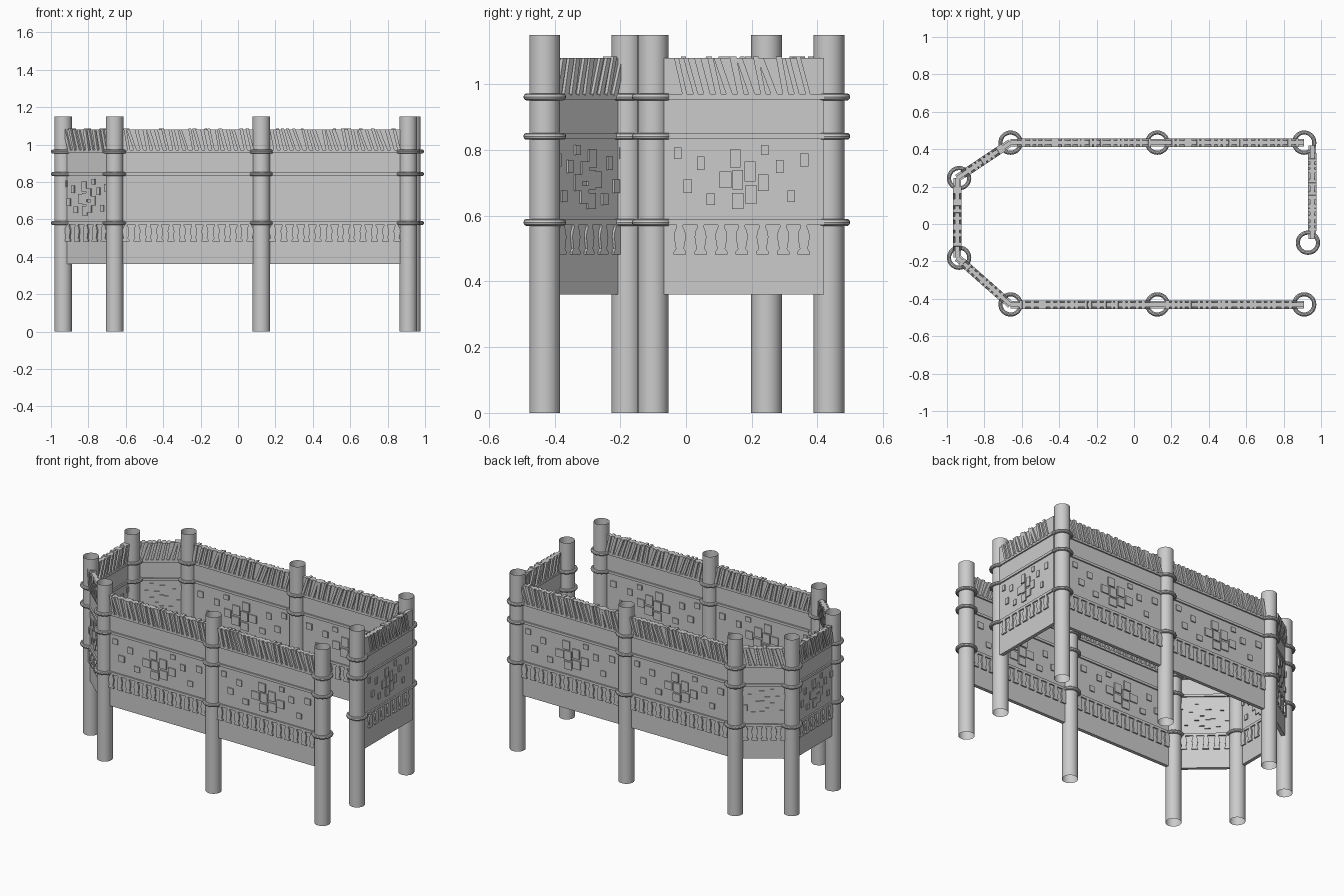
import bpy, bmesh, math, random
from mathutils import Vector

if "Cube" in bpy.data.objects:
    bpy.data.objects.remove(bpy.data.objects["Cube"])

random.seed(4)

# Post centres, and wall end points walked counter-clockwise
POSTS = [(0.93, -0.10), (0.91, 0.435), (0.125, 0.435), (-0.66, 0.435), (-0.935, 0.245),
         (-0.935, -0.18), (-0.66, -0.43), (0.125, -0.43), (0.91, -0.43)]
WALLS = [((0.953, -0.08), (0.953, 0.42)),
         ((0.91, 0.435), (0.125, 0.435)), ((0.125, 0.435), (-0.66, 0.435)),
         ((-0.66, 0.435), (-0.945, 0.245)), ((-0.945, 0.245), (-0.945, -0.18)),
         ((-0.945, -0.18), (-0.66, -0.432)),
         ((-0.66, -0.432), (0.125, -0.432)), ((0.125, -0.432), (0.91, -0.432))]
RAILS = (0.58, 0.842, 0.962)

# Bricks: position along wall (0..1), height, width, height of brick
BRICKS = [(0.11, 0.79, 0.035, 0.035), (0.17, 0.69, 0.04, 0.04), (0.25, 0.76, 0.035, 0.04),
          (0.31, 0.65, 0.04, 0.035), (0.40, 0.71, 0.055, 0.05), (0.46, 0.775, 0.05, 0.055),
          (0.475, 0.71, 0.05, 0.06), (0.475, 0.645, 0.055, 0.05), (0.55, 0.735, 0.05, 0.06),
          (0.555, 0.665, 0.055, 0.055), (0.63, 0.70, 0.05, 0.05), (0.64, 0.80, 0.035, 0.03),
          (0.73, 0.75, 0.035, 0.04), (0.80, 0.66, 0.035, 0.035), (0.88, 0.77, 0.04, 0.04)]

# Half outline of a baluster: half width, height
BALUSTER = [(0.019, 0.482), (0.019, 0.490), (0.012, 0.500), (0.015, 0.515), (0.018, 0.535),
            (0.016, 0.552), (0.010, 0.565), (0.010, 0.575)]


def prism(bm, outline, half):
    """Extrude an outline in the wall plane to both sides."""
    front = [bm.verts.new((u, -half, z)) for u, z in outline]
    back = [bm.verts.new((u, half, z)) for u, z in outline]
    bm.faces.new(front)
    bm.faces.new(back[::-1])
    for i in range(len(outline)):
        j = (i + 1) % len(outline)
        bm.faces.new((front[j], front[i], back[i], back[j]))


def rect(u, z, w, h):
    return [(u - w / 2, z - h / 2), (u + w / 2, z - h / 2),
            (u + w / 2, z + h / 2), (u - w / 2, z + h / 2)]


def wall_part(name, outlines, half, start, angle):
    bm = bmesh.new()
    for outline in outlines:
        prism(bm, outline, half)
    bmesh.ops.recalc_face_normals(bm, faces=bm.faces)
    mesh = bpy.data.meshes.new(name)
    bm.to_mesh(mesh)
    bm.free()
    ob = bpy.data.objects.new(name, mesh)
    ob.location = (start[0], start[1], 0)
    ob.rotation_euler.z = angle
    bpy.context.collection.objects.link(ob)


# Walls with their relief
for a, b in WALLS:
    d = Vector(b) - Vector(a)
    L, ang = d.length, math.atan2(d.y, d.x)
    wall_part("wall_panel", [rect(L / 2, 0.72, L, 0.72)], 0.011, a, ang)
    wall_part("wall_rail", [rect(L / 2, z, L, 0.016) for z in RAILS], 0.02, a, ang)

    # leaning top planks
    planks = []
    n = round((L - 0.07) / 0.036)
    for i in range(n):
        u = 0.06 + (L - 0.09) * (i + 0.5) / n
        lean, w = random.uniform(0.02, 0.045), random.uniform(0.014, 0.021)
        top = 1.08 + random.choice((0, 0, 0.005))
        planks.append([(u - w / 2, 0.965), (u + w / 2, 0.965),
                       (u + w / 2 - lean, top), (u - w / 2 - lean, top)])
    wall_part("top_planks", planks, 0.022, a, ang)

    # bricks, squeezed on short walls
    s = max(0.65, min(1, L / 0.785))
    wall_part("wall_bricks", [rect(u * L, z, w * s, h) for u, z, w, h in BRICKS],
              0.018, a, ang)

    # hanging balusters
    n = round((L - 0.06) / 0.062)
    outlines = []
    for i in range(n):
        u = 0.03 + (L - 0.06) * (i + 0.5) / n
        outlines.append([(u + x, z) for x, z in BALUSTER] +
                        [(u - x, z) for x, z in BALUSTER[::-1]])
    wall_part("wall_balusters", outlines, 0.02, a, ang)

# Open tube posts with three rings each
for x, y in POSTS:
    bpy.ops.mesh.primitive_cylinder_add(vertices=32, radius=0.047, depth=1.15,
                                        end_fill_type='NOTHING', location=(x, y, 0.575))
    bpy.context.object.name = "post"
    bpy.ops.object.shade_smooth_by_angle()
    for z in RAILS:
        bpy.ops.mesh.primitive_torus_add(major_segments=32, minor_segments=10,
                                         major_radius=0.054, minor_radius=0.011,
                                         location=(x, y, z))
        bpy.context.object.name = "post_ring"
        bpy.ops.object.shade_smooth_by_angle()
